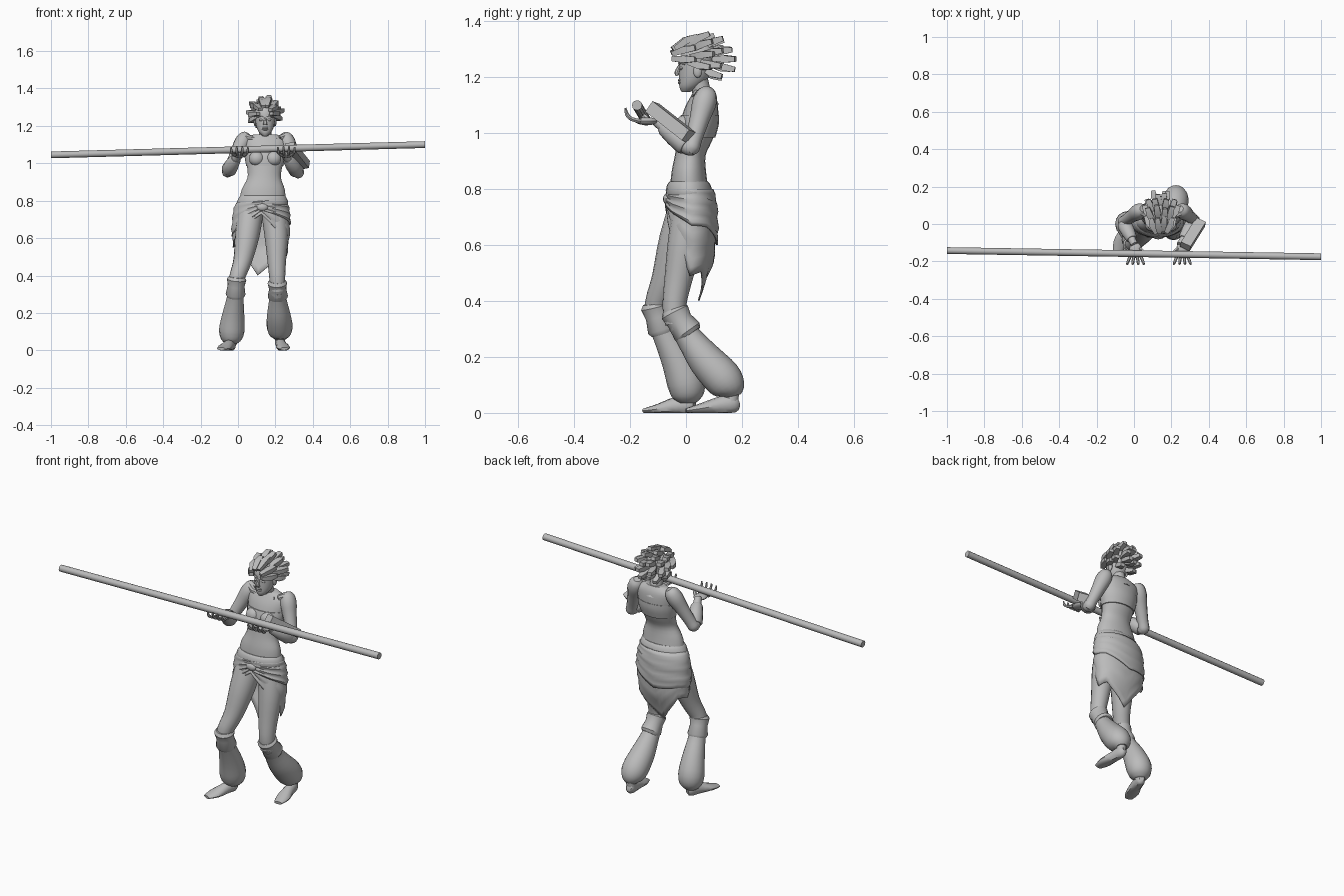
import bpy, bmesh, math, random
from mathutils import Vector, Matrix

random.seed(4)
cube = bpy.data.objects.get("Cube")
if cube:
    bpy.data.objects.remove(cube, do_unlink=True)

grey = bpy.data.materials.new("plain grey")
grey.use_nodes = True
grey.diffuse_color = (0.5, 0.5, 0.5, 1)
grey.node_tree.nodes["Principled BSDF"].inputs["Base Color"].default_value = (0.5, 0.5, 0.5, 1)
parts = []
MID = 0.145  # centre line of the head and chest


def finish(name, bm):
    bmesh.ops.recalc_face_normals(bm, faces=bm.faces)
    mesh = bpy.data.meshes.new(name)
    bm.to_mesh(mesh)
    bm.free()
    mesh.materials.append(grey)
    ob = bpy.data.objects.new(name, mesh)
    bpy.context.collection.objects.link(ob)
    parts.append(ob)
    return ob


def spline(pts, steps):
    """Catmull-Rom through points of any length."""
    out = []
    for i in range(len(pts) - 1):
        a, b, c, d = (pts[max(0, min(len(pts) - 1, i + k))] for k in (-1, 0, 1, 2))
        for s in range(steps):
            t = s / steps
            out.append([q + t * (r - p) / 2 + t * t * (p - 2.5 * q + 2 * r - d0 / 2)
                        + t ** 3 * (1.5 * (q - r) + (d0 - p) / 2)
                        for p, q, r, d0 in zip(a, b, c, d)])
    return out + [list(pts[-1])]


def tube(name, pts, sides=12, steps=3, flat=False, floor=False, spin=0.0):
    """Capped loft through (x, y, z, rx[, ry]) stations."""
    pts = [tuple(p) if len(p) == 5 else tuple(p) + (p[3],) for p in pts]
    pts = spline(pts, steps)
    cs = [Vector(p[:3]) for p in pts]
    bm, rings = bmesh.new(), []
    for i, (c, p) in enumerate(zip(cs, pts)):
        d = (cs[min(i + 1, len(cs) - 1)] - cs[max(i - 1, 0)]).normalized()
        if flat:
            d = Vector((0, 0, 1))
        ref = Vector((0, 1, 0)) if abs(d.x) > 0.9 else Vector((1, 0, 0))
        u = (ref - d * d.dot(ref)).normalized()
        v = d.cross(u)
        ring = []
        for k in range(sides):
            a = math.tau * k / sides + spin
            co = c + u * p[3] * math.cos(a) + v * p[4] * math.sin(a)
            if floor:
                co.z = max(co.z, 0)
            ring.append(bm.verts.new(co))
        rings.append(ring)
    for r, s in zip(rings, rings[1:]):
        for k in range(sides):
            n = (k + 1) % sides
            bm.faces.new((r[k], r[n], s[n], s[k]))
    bm.faces.new(rings[0])
    bm.faces.new(rings[-1])
    return finish(name, bm)


def ball(name, loc, size, seg=14):
    bm = bmesh.new()
    bmesh.ops.create_uvsphere(bm, u_segments=seg, v_segments=seg // 2 + 1, radius=1,
                              matrix=Matrix.LocRotScale(Vector(loc), None, Vector(size)))
    return finish(name, bm)


# Torso, neck and strapless top
tube("torso", [(.13, .012, .79, .125, .07), (.135, .01, .86, .115, .062), (.14, .015, .92, .09, .055),
               (.142, .03, .97, .092, .062), (MID, .045, 1.03, .104, .068), (MID, .055, 1.09, .113, .06),
               (MID, .062, 1.13, .108, .046), (MID, .062, 1.155, .06, .032)], 20, flat=True)
tube("neck", [(MID, .072, 1.09, .048), (MID, .058, 1.14, .034), (MID, .045, 1.19, .034)])
tube("chest_wrap", [(.143, .036, .985, .099, .069), (MID, .044, 1.03, .109, .073),
                    (MID, .05, 1.065, .112, .068)], 20, flat=True)
for s in (-1, 1):
    side = "left" if s > 0 else "right"
    ball(side + "_bust", (MID + s * .045, -.005, 1.025), (.042, .036, .04))
    tube(side + "_collar", [(MID + s * .01, .03, 1.115, .008), (MID + s * .06, .035, 1.13, .012),
                            (MID + s * .11, .06, 1.145, .02)], 8)

# Head and face
tube("head", [(MID, .0, 1.148, .014, .016), (MID, .012, 1.165, .032, .036), (MID, .025, 1.19, .045, .05),
              (MID, .033, 1.22, .052, .058), (MID, .037, 1.25, .055, .061), (MID, .042, 1.28, .055, .061),
              (MID, .05, 1.31, .044, .048), (MID, .05, 1.328, .018, .022)], 18, flat=True)
tube("nose", [(MID, -.021, 1.243, .006), (MID, -.032, 1.218, .009), (MID, -.03, 1.206, .013, .006)], 8)
for i, z in enumerate((1.181, 1.19)):
    ball(("lower_lip", "upper_lip")[i], (MID, -.02, z), (.018, .009, .006), 10)
for s in (-1, 1):
    side = "left" if s > 0 else "right"
    ball(side + "_eye", (MID + s * .022, -.017, 1.232), (.012, .008, .006), 10)
    tube(side + "_brow", [(MID + s * .008, -.023, 1.249, .005), (MID + s * .025, -.02, 1.254, .006),
                          (MID + s * .042, -.004, 1.247, .004)], 6)
    ball(side + "_ear", (MID + s * .054, .042, 1.222), (.008, .016, .024), 10)

# Chunky swept-back locks: rows of (tip depth, ring radius, first angle, last angle, count)
ROWS = [(.035, .078, 0, 180, 6), (.09, .092, -25, 205, 8), (.135, .078, -60, 240, 8), (.168, .04, 0, 300, 6)]
for row, (depth, rad, a0, a1, count) in enumerate(ROWS):
    for k in range(count):
        a = math.radians(a0 + (a1 - a0) * k / (count - 1) + random.uniform(-6, 6))
        r = rad + random.uniform(-.008, .005)
        x, z = math.cos(a), math.sin(a)
        tip = depth + random.uniform(-.01, .012)
        stations = [(MID + x * r * f, tip - back, 1.268 + z * r * f, w, w * .75)
                    for f, back, w in ((.45, .08, .016), (.85, .035, .024), (1, 0, .017))]
        tube(f"hair_lock_{row}_{k}", stations, 4, 1, spin=math.pi / 4)

# Arms: shoulder, elbow and wrist for each side
ARMS = {"right": ((.03, .07, 1.125), (-.058, .012, .95), (.0, -.105, 1.045), -1),
        "left": ((.26, .07, 1.125), (.325, .018, .945), (.25, -.105, 1.045), 1)}
for side, (sh, el, wr, s) in ARMS.items():
    sh, el, wr = Vector(sh), Vector(el), Vector(wr)

    def limb(a, b, stations):
        return [(*a.lerp(b, t), r) for t, r in stations]

    tube(side + "_upper_arm", limb(sh, el, ((-.2, .018), (-.1, .036), (.1, .043), (.4, .036),
                                            (.8, .03), (1, .03), (1.1, .016))))
    tube(side + "_forearm", limb(el, wr, ((-.12, .014), (0, .029), (.3, .032), (.8, .022), (1.05, .019))))
    tube(side + "_arm_cuff", limb(el, wr, ((.1, .035), (.16, .041), (.45, .038), (.75, .031), (.8, .026))), steps=1)

    # Open hand under the pole with curled fingers
    palm = wr + Vector((.008, -.035, -.002))
    ball(side + "_palm", palm, (.034, .042, .014))
    for f in range(4):
        x = palm.x + (f - 1.5) * .017
        fan = (f - 1.5) * .008
        rise = .004 * abs(f - 1.5)
        tube(f"{side}_finger_{f}", [(x, palm.y - .025, palm.z, .009), (x + fan, palm.y - .055, palm.z + .008, .008),
                                    (x + fan * 1.5, palm.y - .072, palm.z + .03 - rise, .007),
                                    (x + fan * 1.6, palm.y - .076, palm.z + .05 - rise, .004)], 6, 2)
    tube(side + "_thumb", [(palm.x - s * .02, palm.y + .01, palm.z, .01), (palm.x - s * .045, palm.y - .01, palm.z + .018, .009),
                           (palm.x - s * .046, palm.y - .03, palm.z + .04, .005)], 6, 2)

# Case strapped along the left forearm
bm = bmesh.new()
along = Vector((.085, .136, -.107)).normalized()
out = Vector((1, -.5, .2))
out = (out - along * along.dot(out)).normalized()
up = out.cross(along)
frame = Matrix((out, along, up)).transposed().to_4x4()
bmesh.ops.create_cube(bm, size=1, matrix=Matrix.Translation((.315, -.055, 1.04)) @ frame @ Matrix.Diagonal((.058, .185, .046, 1)))
finish("forearm_case", bm)

# Long pole
tube("pole", [(-1, -.142, 1.045, .018), (1, -.175, 1.1, .018)], 12, 1)

# Legs
THIGHS = {"right": [(.07, .02, .77, .07), (.05, -.03, .62, .066), (.025, -.073, .48, .05),
                    (-.005, -.105, .39, .042), (-.012, -.1, .33, .04)],
          "left": [(.19, .03, .77, .07), (.205, .0, .62, .064), (.207, -.027, .48, .05),
                   (.21, -.042, .38, .042), (.212, -.035, .32, .04)]}
SHINS = {"right": [(-.012, -.1, .335, .044), (-.015, -.075, .28, .045), (-.025, -.03, .19, .059),
                   (-.033, .0, .11, .068), (-.035, .003, .06, .056), (-.035, .003, .035, .03)],
         "left": [(.212, -.022, .32, .044), (.213, .01, .27, .047), (.218, .07, .19, .063),
                  (.223, .13, .125, .069), (.225, .158, .085, .056), (.225, .166, .06, .03)]}
BANDS = {"right": [(-.006, -.112, .392, .042), (-.007, -.11, .38, .052), (-.01, -.1, .345, .045),
                   (-.013, -.085, .3, .053), (-.014, -.08, .285, .045)],
         "left": [(.21, -.045, .372, .042), (.21, -.04, .36, .052), (.212, -.022, .328, .046),
                  (.213, .005, .29, .054), (.214, .014, .278, .045)]}
FEET = {"right": [(-.028, .03, .03, .014, .018), (-.035, .012, .03, .025, .034), (-.05, -.04, .024, .029, .032),
                  (-.073, -.1, .014, .037, .018), (-.09, -.15, .008, .022, .008)],
        "left": [(.222, .188, .04, .014, .016), (.225, .17, .035, .025, .034), (.232, .115, .026, .029, .03),
                 (.242, .05, .015, .036, .018), (.248, .0, .008, .022, .008)]}
for side in ("right", "left"):
    tube(side + "_thigh", THIGHS[side], 16)
    tube(side + "_baggy_shin", SHINS[side], 16)
    tube(side + "_knee_band", BANDS[side], 16, 1)
    tube(side + "_foot", FEET[side], 12, floor=True)
    x, y = SHINS[side][-1][:2]
    tube(side + "_ankle", [(x, y, .08, .026), (x, y - .005, .03, .026)], 10, 1)

# Wrapped cloth: station heights with centre and half widths
CLOTH = [(.8, .13, .014, .128, .078), (.75, .125, .02, .145, .086), (.65, .125, .02, .154, .09),
         (.55, .12, .022, .148, .08), (.4, .105, .0, .14, .045)]


def cloth_at(z):
    for p, q in zip(CLOTH, CLOTH[1:]):
        if z >= q[0]:
            t = max(0, (p[0] - z) / (p[0] - q[0]))
            return [a + (b - a) * t for a, b in zip(p[1:], q[1:])]
    return CLOTH[-1][1:]


def drape(name, hem, grow, tilt, cols=40, rows=10):
    """Skirt whose hem height follows the angle from the back (0) to the front (1)."""
    bm, grid = bmesh.new(), []
    for k in range(cols):
        a = math.tau * k / cols
        b = abs(math.atan2(math.sin(a), math.cos(a))) / math.pi
        low = next(p[1] + (q[1] - p[1]) * (b - p[0]) / (q[0] - p[0])
                   for p, q in zip(hem, hem[1:]) if b <= q[0] + 1e-6)
        low -= tilt * math.sin(a)
        col = []
        for j in range(rows + 1):
            z = .8 + (low - .8) * j / rows
            cx, cy, rx, ry = cloth_at(z)
            fold = grow + .003 * math.sin(j * 2.1 + 2 * math.sin(a))
            col.append(bm.verts.new((cx + (rx + fold) * math.sin(a), cy + (ry + fold) * math.cos(a), z)))
        grid.append(col)
    for k in range(cols):
        c, d = grid[k], grid[(k + 1) % cols]
        for j in range(rows):
            bm.faces.new((c[j], d[j], d[j + 1], c[j + 1]))
    ob = finish(name, bm)
    ob.modifiers.new("thickness", "SOLIDIFY").thickness = .006


drape("long_wrap", [(0, .4), (.1, .45), (.3, .53), (.5, .52), (.75, .63), (1, .73)], 0, .03)
drape("short_wrap", [(0, .6), (.3, .64), (.5, .64), (.75, .69), (1, .75)], .006, -.03)
tube("waistband", [(.13, .012, .77, .128, .078), (.13, .012, .785, .138, .084), (.132, .01, .815, .128, .078),
                   (.133, .01, .828, .118, .068)], 24, 2, flat=True)
ball("waist_knot", (.13, -.068, .765), (.03, .014, .02))

# Shading
bpy.ops.object.select_all(action="DESELECT")
for ob in parts:
    ob.select_set(True)
bpy.context.view_layer.objects.active = parts[0]
bpy.ops.object.shade_smooth_by_angle(angle=math.radians(40))
